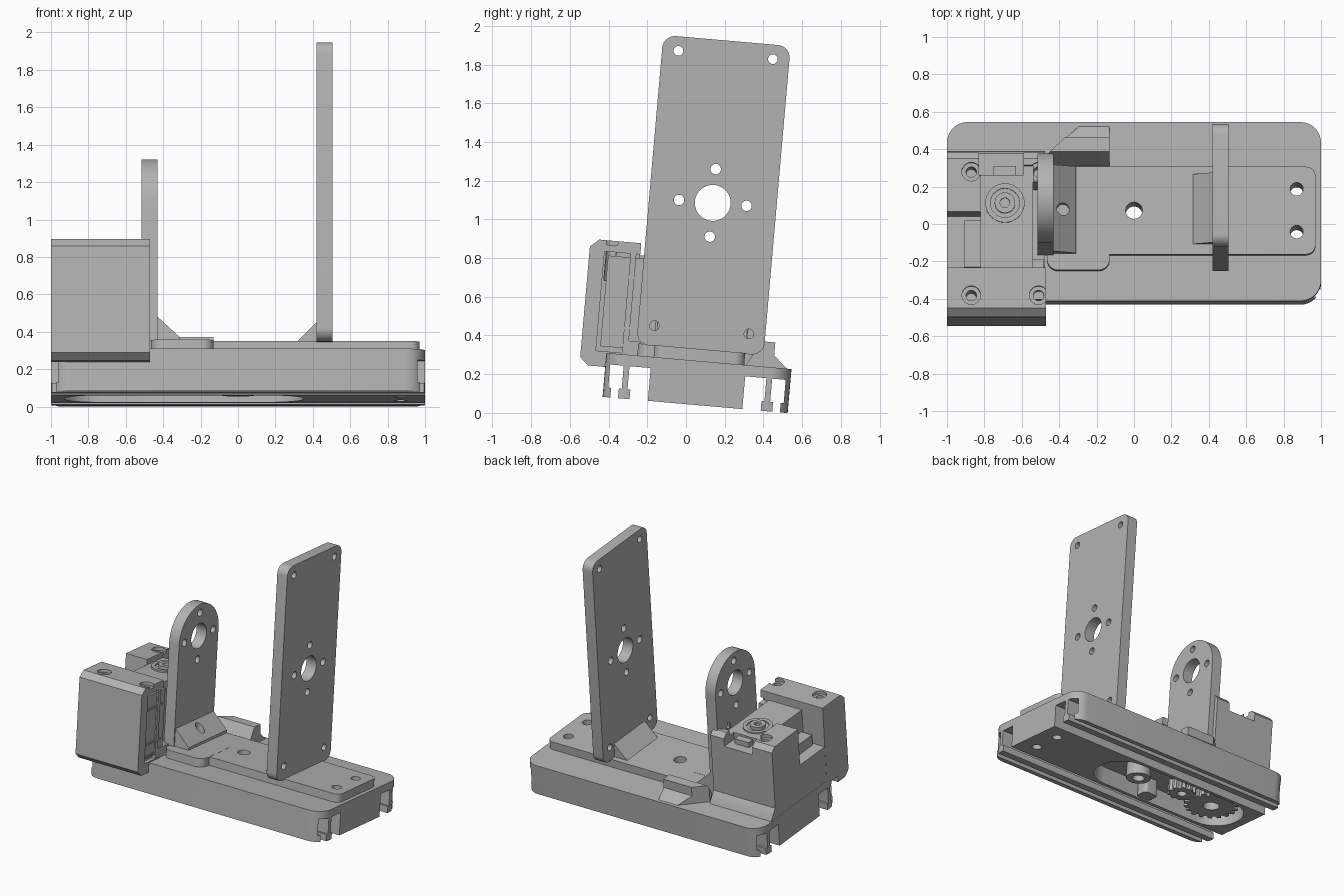
import bpy
import bmesh
from math import sin, cos, pi, radians
from mathutils import Matrix

if "Cube" in bpy.data.objects:
    bpy.data.objects.remove(bpy.data.objects["Cube"], do_unlink=True)

grey = bpy.data.materials.new("plain grey")
grey.use_nodes = True
GREY = (0.45, 0.45, 0.45, 1)
grey.diffuse_color = GREY
grey.node_tree.nodes["Principled BSDF"].inputs["Base Color"].default_value = GREY
parts = []


# Extrude a flat outline along one axis
def prism(name, pts, axis, a, b):
    place = {"x": lambda p, t: (t, p[0], p[1]),
             "y": lambda p, t: (p[0], t, p[1]),
             "z": lambda p, t: (p[0], p[1], t)}[axis]
    bm = bmesh.new()
    lo = [bm.verts.new(place(p, a)) for p in pts]
    hi = [bm.verts.new(place(p, b)) for p in pts]
    bm.faces.new(lo)
    bm.faces.new(hi)
    n = len(pts)
    for i in range(n):
        j = (i + 1) % n
        bm.faces.new((lo[i], lo[j], hi[j], hi[i]))
    bmesh.ops.recalc_face_normals(bm, faces=bm.faces)
    mesh = bpy.data.meshes.new(name)
    bm.to_mesh(mesh)
    bm.free()
    mesh.materials.append(grey)
    ob = bpy.data.objects.new(name, mesh)
    bpy.context.collection.objects.link(ob)
    parts.append(ob)
    return ob


def rect(x0, x1, y0, y1):
    return [(x0, y0), (x1, y0), (x1, y1), (x0, y1)]


def rounded(x0, x1, y0, y1, r, n=8):
    pts = []
    for k, (cx, cy) in enumerate(rect(x0 + r, x1 - r, y0 + r, y1 - r)):
        for i in range(n + 1):
            t = pi + pi / 2 * (k + i / n)
            pts.append((cx + r * cos(t), cy + r * sin(t)))
    return pts


def circle(cx, cy, r, n=32):
    return [(cx + r * cos(2 * pi * i / n), cy + r * sin(2 * pi * i / n)) for i in range(n)]


def box(name, x0, x1, y0, y1, z0, z1):
    return prism(name, rect(x0, x1, y0, y1), "z", z0, z1)


# Subtract cutters, bake the result, drop the cutters
def cut(ob, cutters):
    for c in cutters:
        m = ob.modifiers.new("cut", "BOOLEAN")
        m.operation, m.solver, m.object = "DIFFERENCE", "EXACT", c
    dg = bpy.context.evaluated_depsgraph_get()
    mesh = bpy.data.meshes.new_from_object(ob.evaluated_get(dg))
    ob.modifiers.clear()
    ob.data = mesh
    for c in cutters:
        parts.remove(c)
        bpy.data.objects.remove(c, do_unlink=True)


def hole(x, y, r, z0=-1, z1=2):
    return prism("cutter", circle(x, y, r, 24), "z", z0, z1)


# Base with lengthwise T slots and an underside gear recess
base = prism("base", rounded(-1, 1, -0.48, 0.48, 0.11), "z", 0, 0.228)
slots = []
for s in (-1, 1):
    for y0, y1, z0, z1 in ((0.40, 0.44, -1, 0.1), (0.385, 0.455, 0.05, 0.17),
                           (0.245, 0.34, -1, 0.1), (0.245, 0.355, 0.05, 0.17)):
        slots.append(box("cutter", -2, 2, min(s * y0, s * y1), max(s * y0, s * y1), z0, z1))
recess = prism("cutter", rounded(-0.93, 0.35, -0.215, 0.215, 0.2), "z", -1, 0.13)
cut(base, slots + [recess, hole(0, 0, 0.045)] + [hole(0.87, s * 0.115, 0.035) for s in (-1, 1)])

# Raised plate on the base, with a side pad under the bracket
plate = prism("raised_plate", rounded(-0.6, 0.97, -0.235, 0.235, 0.05), "z", 0.226, 0.29)
cut(plate, [hole(0, 0, 0.045)] + [hole(0.87, s * 0.115, 0.035) for s in (-1, 1)])
prism("bracket_pad", rounded(-0.465, -0.13, -0.32, 0.1, 0.06), "z", 0.226, 0.291)

# Clip block at the back, one corner cut diagonally
clip = prism("clip_block", [(0.24, 0.22), (0.31, 0.358), (0.385, 0.358), (0.385, 0.29), (0.465, 0.22)],
             "x", -0.46, -0.13)
cut(clip, [prism("cutter", [(-0.6, 0.27), (-0.46, 0.3), (-0.28, 0.47), (-0.28, 0.6), (-0.6, 0.6)], "z", 0, 1)])


# Hole pattern shared by both uprights
def motor_holes():
    c = [prism("cutter", circle(0, 1.048, 0.093), "x", -2, 2)]
    for k in range(4):
        a = k * pi / 2
        c.append(prism("cutter", circle(0.175 * cos(a), 1.048 + 0.175 * sin(a), 0.027, 20), "x", -2, 2))
    return c


# Tall upright and its foot wedge
tall = prism("tall_plate", rounded(-0.33, 0.33, 0.285, 1.89, 0.065), "x", 0.42, 0.505)
corners = [prism("cutter", circle(s * 0.245, h, 0.025, 20), "x", -2, 2)
           for s in (-1, 1) for h in (0.39, 1.815)]
cut(tall, motor_holes() + corners)
prism("tall_plate_wedge", [(0.31, 0.285), (0.425, 0.285), (0.425, 0.40)], "y", -0.18, 0.195)

# Short round-topped bracket and its foot wedge
arch = [(-0.24, 0.285), (0.24, 0.285)]
arch += [(0.24 * cos(pi * i / 24), 1.045 + 0.24 * sin(pi * i / 24)) for i in range(25)]
bracket = prism("short_bracket", arch, "x", -0.515, -0.43)
cut(bracket, motor_holes())
wedge = prism("short_bracket_wedge", [(-0.435, 0.285), (-0.31, 0.285), (-0.31, 0.31), (-0.435, 0.425)],
              "y", -0.23, 0.235)
cut(wedge, [hole(-0.38, 0, 0.033, 0.28, 1)])

# Servo housing: front cap with chamfered edges
front = prism("housing_front", [(-0.613, 0.195), (-0.569, 0.155), (-0.481, 0.155), (-0.481, 0.2),
                                (-0.35, 0.2), (-0.35, 0.808), (-0.568, 0.808), (-0.613, 0.768)],
              "x", -1, -0.47)
cap_holes = []
for x in (-0.87, -0.51):
    cap_holes += [hole(x, -0.5, 0.028, 0.6, 1), hole(x, -0.5, 0.05, 0.785, 1)]
pocket = box("cutter", -0.5, 0, -0.535, -0.3, 0.235, 0.75)
cut(front, cap_holes + [pocket])
box("servo_side", -0.6, -0.485, -0.515, -0.3, 0.26, 0.73)
for z in (0.27, 0.36, 0.62):
    box("servo_side_rib", -0.5, -0.478, -0.515, -0.33, z, z + 0.012)

# Servo housing: rear body with side notch and rear notch
rear = prism("housing_rear", [(-0.4, 0.2), (0.33, 0.2), (0.32, 0.24), (0.27, 0.31), (0.27, 0.75),
                              (0.235, 0.785), (-0.4, 0.785)], "x", -0.999, -0.475)
cut(rear, [
    box("cutter", -2, -0.82, -0.35, -0.05, 0.5, 1),
    box("cutter", -0.82, -0.54, -0.35, 0.2, 0.745, 1),
    box("cutter", -0.54, 0, -0.37, 0.11, 0.3, 1),
    box("cutter", -0.83, -0.59, 0.15, 1, 0.69, 1),
    hole(-0.87, 0.165, 0.028, 0.6, 1), hole(-0.87, 0.165, 0.05, 0.76, 1),
    hole(-0.51, 0.165, 0.028, 0.6, 1), hole(-0.51, 0.165, 0.05, 0.76, 1),
])
box("servo_cable_block", -0.75, -0.63, 0.13, 0.2, 0.6, 0.73)
box("servo_flange", -0.91, -0.815, -0.33, -0.08, 0.49, 0.58)

# Servo output shaft on top
ring = prism("shaft_ring", circle(-0.69, 0, 0.105), "z", 0.74, 0.757)
cut(ring, [hole(-0.69, 0, 0.078)])
collar = prism("shaft_collar", circle(-0.69, 0, 0.055), "z", 0.74, 0.77)
cut(collar, [hole(-0.69, 0, 0.026, 0.75, 1)])


# Gears in the underside recess
def gear(name, x, y, r, teeth, bore):
    pts = []
    for i in range(teeth):
        for f, k in ((0.0, 0.84), (0.3, 0.84), (0.45, 1), (0.8, 1)):
            a = 2 * pi * (i + f) / teeth
            pts.append((x + r * k * cos(a), y + r * k * sin(a)))
    cut(prism(name, pts, "z", 0.04, 0.135), [hole(x, y, bore, -1, 0.12)])


gear("large_gear", -0.69, 0, 0.2, 18, 0.06)
gear("small_gear", -0.41, 0, 0.105, 10, 0.035)
boss = prism("centre_boss", circle(0, 0, 0.09), "z", 0.02, 0.135)
cut(boss, [hole(0, 0, 0.045)])
prism("recess_lug", rounded(-0.28, -0.16, -0.22, -0.11, 0.03), "z", 0.01, 0.135)

# Lean the whole assembly backwards, then smooth only the curved walls
lean = Matrix.Translation((0, 0.047, 0.041)) @ Matrix.Rotation(radians(-5), 4, "X")
bpy.ops.object.select_all(action="DESELECT")
for ob in parts:
    ob.data.transform(lean)
    ob.select_set(True)
bpy.context.view_layer.objects.active = parts[0]
bpy.ops.object.shade_smooth_by_angle(angle=radians(25))
